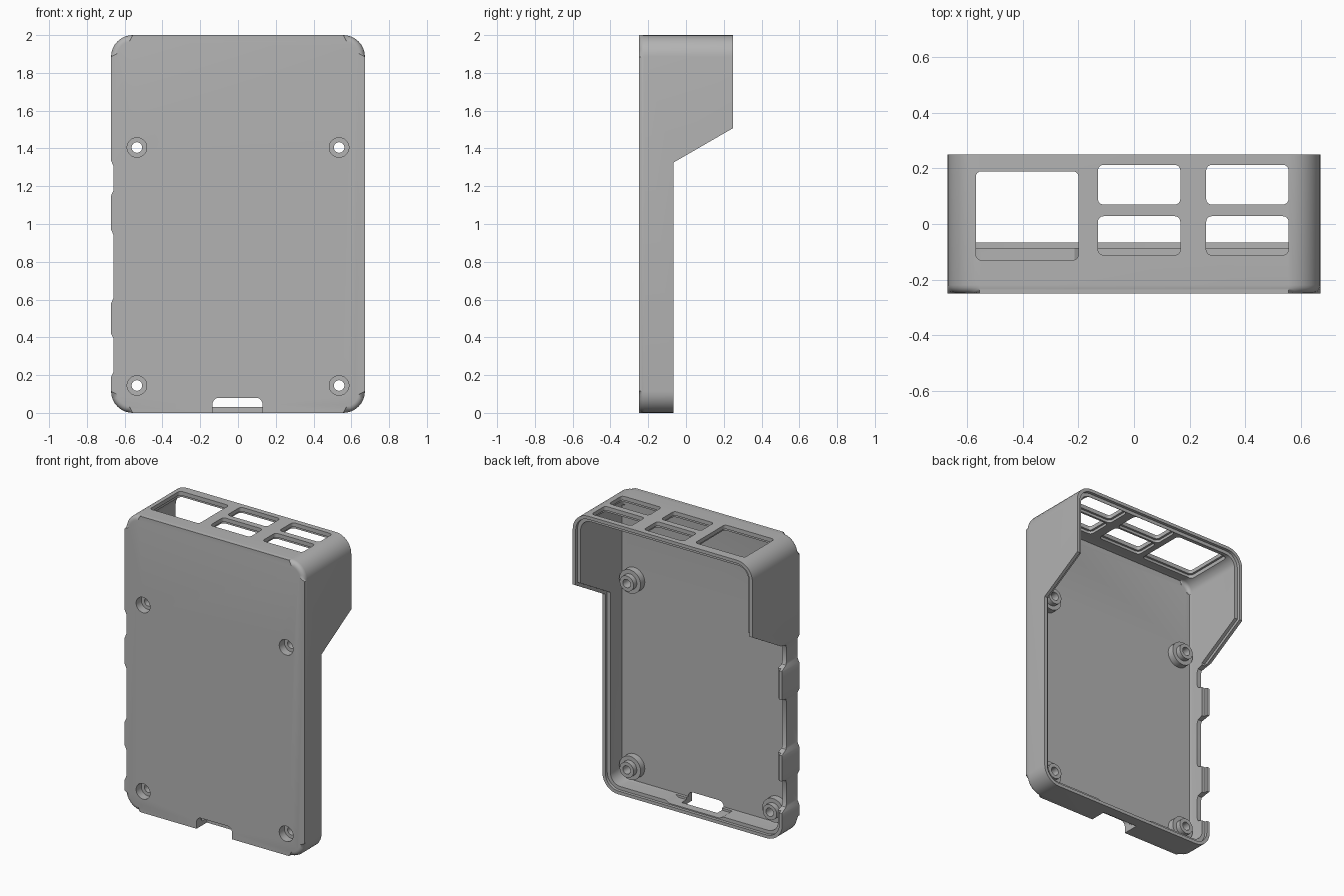
import bpy, bmesh, math
from mathutils import Vector

old = bpy.data.objects.get("Cube")
if old:
    bpy.data.objects.remove(old)

grey = bpy.data.materials.new("plain grey")
grey.use_nodes = True
colour = (0.45, 0.45, 0.45, 1)
grey.diffuse_color = colour
grey.node_tree.nodes["Principled BSDF"].inputs["Base Color"].default_value = colour

AXES = {
    "x": lambda a, b, d: Vector((d, a, b)),
    "y": lambda a, b, d: Vector((a, d, b)),
    "z": lambda a, b, d: Vector((a, b, d)),
}


def prism(name, outline, axis, start, end, fillet=0.0):
    """Extrude an outline along an axis, optionally rounding the start rim."""
    bm = bmesh.new()
    place = AXES[axis]
    first = [bm.verts.new(place(a, b, start)) for a, b in outline]
    last = [bm.verts.new(place(a, b, end)) for a, b in outline]
    cap = bm.faces.new(first)
    bm.faces.new(last[::-1])
    n = len(first)
    for i in range(n):
        j = (i + 1) % n
        bm.faces.new((first[i], last[i], last[j], first[j]))
    if fillet:
        bmesh.ops.bevel(bm, geom=list(cap.edges), offset=fillet, segments=5,
                        profile=0.5, affect="EDGES", clamp_overlap=True)
    bmesh.ops.recalc_face_normals(bm, faces=bm.faces)
    mesh = bpy.data.meshes.new(name)
    bm.to_mesh(mesh)
    bm.free()
    mesh.materials.append(grey)
    obj = bpy.data.objects.new(name, mesh)
    bpy.context.collection.objects.link(obj)
    return obj


def rounded(a0, a1, b0, b1, r, steps=8):
    points = []
    corners = ((a1 - r, b1 - r), (a0 + r, b1 - r), (a0 + r, b0 + r), (a1 - r, b0 + r))
    for k, (a, b) in enumerate(corners):
        for i in range(steps + 1):
            t = (k + i / steps) * math.pi / 2
            points.append((a + r * math.cos(t), b + r * math.sin(t)))
    return points


def circle(a, b, r, n=32):
    return [(a + r * math.cos(2 * math.pi * i / n), b + r * math.sin(2 * math.pi * i / n))
            for i in range(n)]


def combine(target, tool, operation="DIFFERENCE"):
    mod = target.modifiers.new("shape", "BOOLEAN")
    mod.operation = operation
    mod.solver = "EXACT"
    mod.object = tool
    bpy.context.view_layer.objects.active = target
    bpy.ops.object.modifier_apply(modifier=mod.name)
    bpy.data.objects.remove(tool)


def rear_waste(shift):
    """Everything behind the stepped rear edge of the case."""
    return prism("rear_cutter",
                 [(-0.067 - shift, -0.5), (-0.067 - shift, 1.325 + shift * 0.6),
                  (0.25 - shift, 1.508 + shift * 0.6), (0.25 - shift, 2.5),
                  (0.9, 2.5), (0.9, -0.5)], "x", -1, 1)


# Outer shell with its slanted hood
case = prism("case_shell", rounded(-0.672, 0.672, 0, 2, 0.115), "y", -0.25, 0.25, 0.03)
combine(case, rear_waste(0))

# Hollow interior
wall = 0.045
combine(case, prism("cavity_cutter",
                    rounded(-0.672 + wall, 0.672 - wall, wall, 2 - wall, 0.075),
                    "y", -0.21, 0.6, 0.025))

# Stepped lip along the rear rim
lip = prism("lip_cutter", rounded(-0.65, 0.65, 0.022, 1.978, 0.095), "y", -0.24, 0.6)
combine(lip, rear_waste(0.02), "INTERSECT")
combine(case, lip)

# Screw bosses, two tiers each, with recessed through holes
for x in (-0.535, 0.535):
    for z in (0.145, 1.405):
        for radius, rear in ((0.08, -0.165), (0.052, -0.13)):
            combine(case, prism("screw_boss", circle(x, z, radius), "y", -0.225, rear), "UNION")
        combine(case, prism("screw_recess", circle(x, z, 0.052), "y", -0.3, -0.195))
        combine(case, prism("screw_hole", circle(x, z, 0.028), "y", -0.3, 0))

# Port windows through the top wall
windows = [(-0.57, -0.2, -0.13, 0.19)]
for x0, x1 in ((-0.13, 0.167), (0.26, 0.557)):
    windows += [(x0, x1, 0.07, 0.213), (x0, x1, -0.112, 0.028)]
for x0, x1, y0, y1 in windows:
    combine(case, prism("window_cutter", rounded(x0, x1, y0, y1, 0.02, 4), "z", 1.85, 2.1))
    m = 0.014
    combine(case, prism("window_step", rounded(x0 - m, x1 + m, y0 - m, y1 + m, 0.025, 4),
                        "z", 1.9, 1.973))

# Card slot at the bottom, with a thinned wall behind it
combine(case, prism("slot_cutter", rounded(-0.135, 0.13, -0.1, 0.08, 0.035), "y", -0.3, -0.14))
combine(case, prism("slot_relief", [(-0.24, 0.06), (-0.19, 0.03), (0.19, 0.03), (0.24, 0.06)],
                    "y", -0.19, 0))

# Finger scallops and rim notches on one side wall
for low, high in ((1.15, 1.335), (0.58, 0.97), (0.19, 0.42)):
    ramp = 0.03
    combine(case, prism("scallop_cutter",
                        [(-0.8, low), (-0.672, low), (-0.658, low + ramp),
                         (-0.658, high - ramp), (-0.672, high), (-0.8, high)],
                        "y", -0.3, -0.05))
    combine(case, prism("notch_cutter",
                        [(-0.03, low), (-0.08, low + 0.01), (-0.125, low + 0.025),
                         (-0.135, low + 0.05), (-0.135, high - 0.05),
                         (-0.125, high - 0.025), (-0.08, high - 0.01), (-0.03, high)],
                        "x", -0.8, -0.6))

# Smooth rounded edges, keep creases sharp
bpy.ops.object.select_all(action="DESELECT")
case.select_set(True)
bpy.context.view_layer.objects.active = case
bpy.ops.object.shade_smooth_by_angle(angle=math.radians(30))
